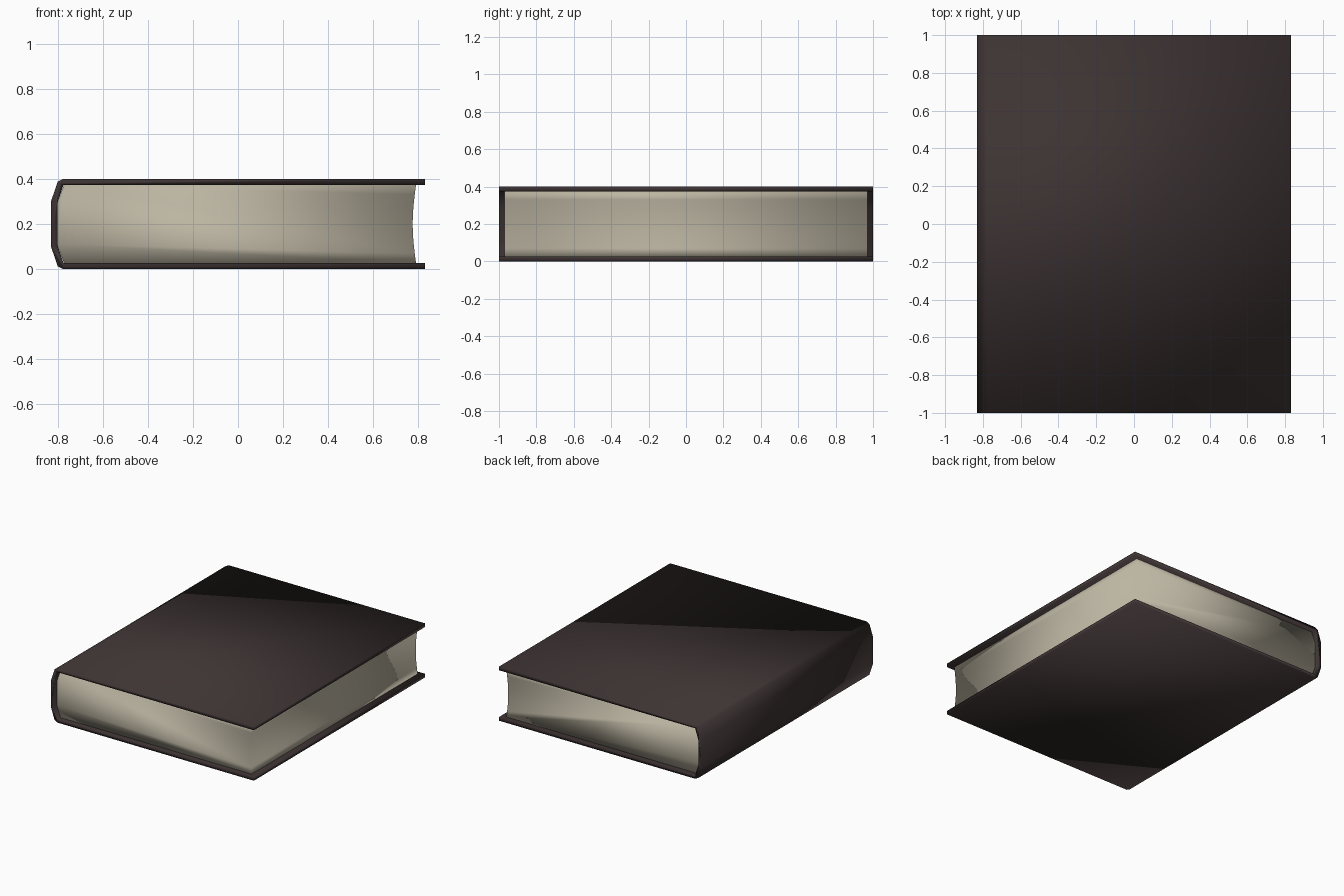
import bpy
import bmesh
import math

if "Cube" in bpy.data.objects:
    bpy.data.objects.remove(bpy.data.objects["Cube"], do_unlink=True)


def material(name, colour):
    mat = bpy.data.materials.new(name)
    mat.use_nodes = True
    mat.diffuse_color = (*colour, 1)
    bsdf = mat.node_tree.nodes["Principled BSDF"]
    bsdf.inputs["Base Color"].default_value = (*colour, 1)
    bsdf.inputs["Roughness"].default_value = 0.8
    return mat


def extrude_profile(name, profile, half_length, mat):
    """Extrude a closed x-z profile symmetrically along y."""
    bm = bmesh.new()
    face = bm.faces.new([bm.verts.new((x, -half_length, z)) for x, z in profile])
    result = bmesh.ops.extrude_face_region(bm, geom=[face])
    moved = [v for v in result["geom"] if isinstance(v, bmesh.types.BMVert)]
    bmesh.ops.translate(bm, verts=moved, vec=(0, 2 * half_length, 0))
    bmesh.ops.recalc_face_normals(bm, faces=bm.faces)
    mesh = bpy.data.meshes.new(name)
    bm.to_mesh(mesh)
    bm.free()
    mesh.materials.append(mat)
    mesh.shade_smooth()
    obj = bpy.data.objects.new(name, mesh)
    bpy.context.collection.objects.link(obj)
    return obj


def mirror_z(points):
    """Complete a half profile by reflecting it about the mid height."""
    return points + [(x, HEIGHT - z) for x, z in reversed(points)]


HEIGHT = 0.4
leather = material("dark brown leather", (0.047, 0.033, 0.033))
paper = material("aged paper", (0.50, 0.46, 0.36))

# Cover: two boards joined by a faceted rounded spine
outer = mirror_z([(0.83, 0), (-0.775, 0), (-0.8, 0.012), (-0.83, 0.1)])
inner = mirror_z([(0.83, 0.027), (-0.775, 0.027), (-0.802, 0.11)])
extrude_profile("cover", outer + inner[::-1], 0.999, leather).scale.y = 1 / 0.999

# Page block: rounded at the spine, hollowed along the fore edge
spine_side = mirror_z([(-0.772, 0.026), (-0.803, 0.11)])
steps = 8
fore_edge = []
for i in range(steps + 1):
    t = i / steps
    z = HEIGHT - 0.026 - t * (HEIGHT - 0.052)
    fore_edge.append((0.79 - 0.015 * math.sin(math.pi * t), z))
extrude_profile("pages", spine_side + fore_edge, 0.97, paper)
